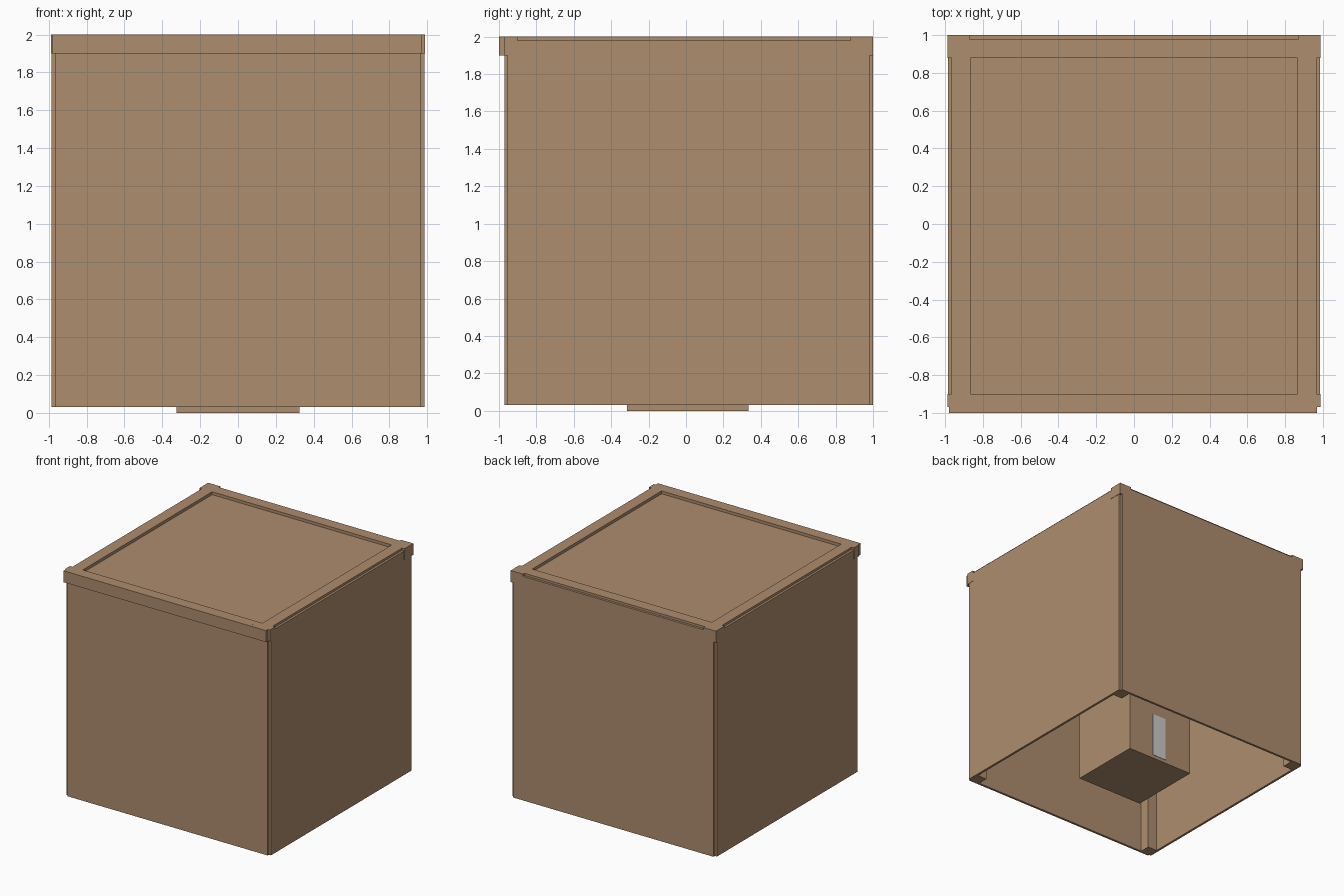
import bpy, bmesh

if "Cube" in bpy.data.objects:
    bpy.data.objects.remove(bpy.data.objects["Cube"])

wood = bpy.data.materials.new("brown_wood")
wood.diffuse_color = (0.42, 0.266, 0.156, 1)
wood.use_nodes = True
wood.node_tree.nodes["Principled BSDF"].inputs["Base Color"].default_value = wood.diffuse_color


def box(name, x0, x1, y0, y1, z0, z1, mat=wood):
    bm = bmesh.new()
    bmesh.ops.create_cube(bm, size=1)
    for v in bm.verts:
        v.co = ((x0 + x1) / 2 + v.co.x * (x1 - x0),
                (y0 + y1) / 2 + v.co.y * (y1 - y0),
                (z0 + z1) / 2 + v.co.z * (z1 - z0))
    me = bpy.data.meshes.new(name)
    bm.to_mesh(me)
    bm.free()
    ob = bpy.data.objects.new(name, me)
    bpy.context.collection.objects.link(ob)
    if mat:
        me.materials.append(mat)
    return ob


W, X, T = 0.985, 0.965, 0.02      # outer half width, frame half width, panel thickness
YF, YB, ZB = -0.97, 1.0, 0.03     # front, back and bottom of the body

# front and back panels
box("front_panel", -X, X, YF, YF + T, ZB, 1.98)
box("back_panel", -X, X, YB - T, YB, ZB, 1.98)

# side panels, corner posts and top corner brackets, mirrored left to right
for s, side in ((-1, "left"), (1, "right")):
    def sbox(name, xa, xb, *yz):
        return box(side + "_" + name, min(s * xa, s * xb), max(s * xa, s * xb), *yz)

    sbox("side_panel", X, W, YF + 0.015, YB - T, ZB, 1.98)
    sbox("front_post", 0.875, X + 0.005, YF + T, YF + 0.11, ZB, 1.9)
    sbox("back_post", 0.875, X + 0.005, 0.885, YB - T, ZB, 1.9)
    sbox("front_bracket", 0.87, W + 0.003, YF, -0.9, 1.9, 2.0)
    sbox("back_bracket", 0.87, W + 0.003, 0.88, YB, 1.9, 2.0)
    sbox("top_rail", 0.865, X, -0.9, 0.88, 1.9, 2.0)

# front and back rails of the top frame, recessed top panel, front lip
box("front_rail", -0.87, 0.87, YF, -0.9, 1.9, 2.0)
box("back_rail", -0.87, 0.87, 0.88, 0.98, 1.9, 2.0)
box("top_panel", -0.87, 0.87, -0.9, 0.88, 1.955, 1.975)
box("front_lip", -0.98, 0.97, -1.0, YF, 1.9, 2.0)

# central column below, with a small plate at its back
box("central_column", -0.325, 0.325, -0.315, 0.335, 0.0, 1.955)
box("column_plate", -0.055, 0.08, 0.33, 0.338, 0.03, 0.42, None)
